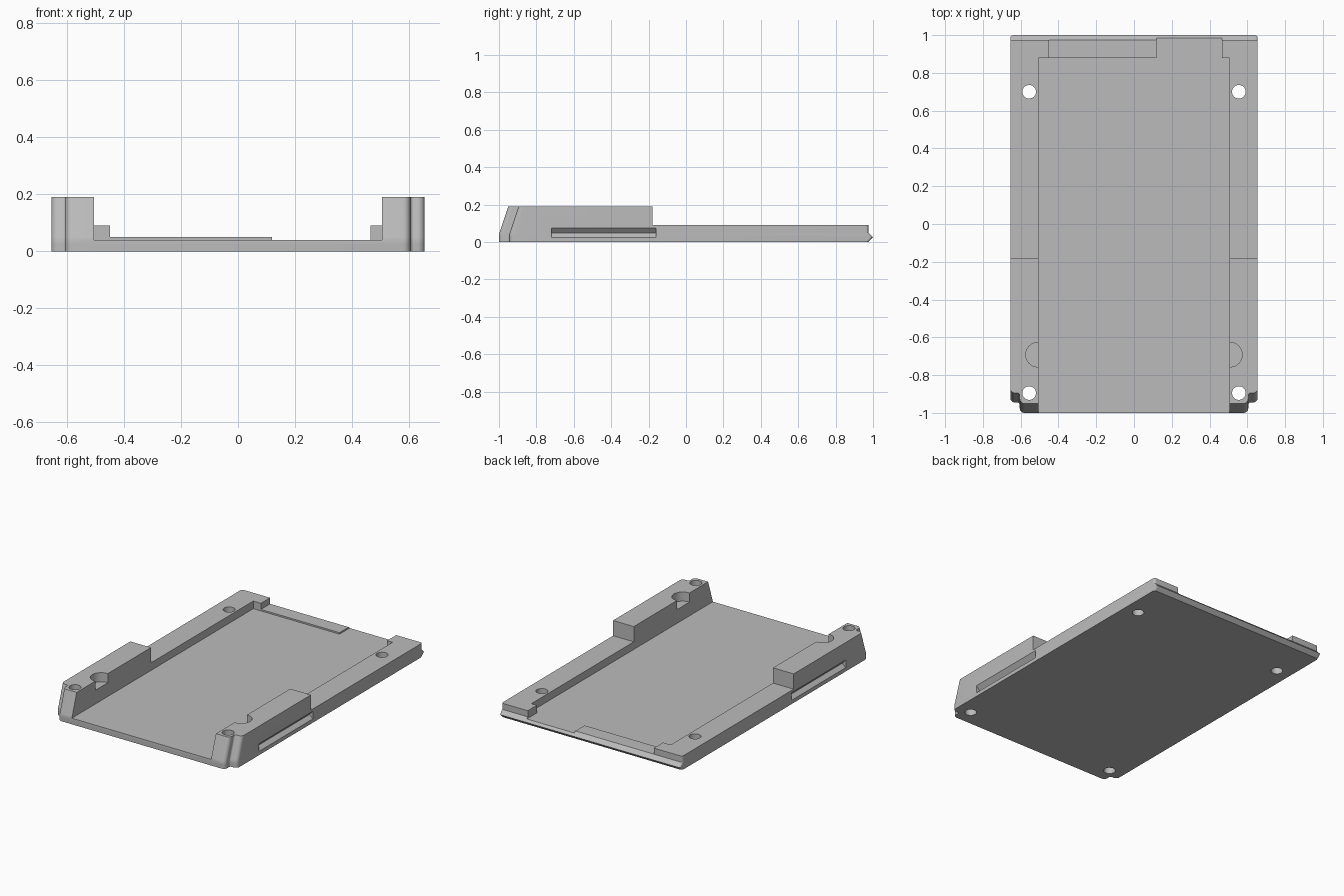
import bpy, bmesh, math

cube = bpy.data.objects.get("Cube")
if cube:
    bpy.data.objects.remove(cube, do_unlink=True)

# Single grey plastic
grey = bpy.data.materials.new("grey plastic")
grey.use_nodes = True
grey.diffuse_color = (0.5, 0.5, 0.5, 1)
grey.node_tree.nodes["Principled BSDF"].inputs["Base Color"].default_value = (0.5, 0.5, 0.5, 1)

W = 0.655          # half width
TRAY = 0.505       # half width of the open tray
FLOOR, RAIL, TOP = 0.04, 0.09, 0.19


def loft(name, rings):
    """Closed solid through rings of equal point count."""
    bm = bmesh.new()
    loops = [[bm.verts.new(p) for p in ring] for ring in rings]
    n = len(loops[0])
    for a, b in zip(loops, loops[1:]):
        for i in range(n):
            j = (i + 1) % n
            bm.faces.new((a[i], a[j], b[j], b[i]))
    bm.faces.new(loops[0][::-1])
    bm.faces.new(loops[-1])
    bmesh.ops.recalc_face_normals(bm, faces=bm.faces)
    mesh = bpy.data.meshes.new(name)
    bm.to_mesh(mesh)
    bm.free()
    mesh.materials.append(grey)
    obj = bpy.data.objects.new(name, mesh)
    bpy.context.collection.objects.link(obj)
    return obj


def box(name, x0, x1, y0, y1, z0, z1):
    plan = [(x0, y0), (x1, y0), (x1, y1), (x0, y1)]
    return loft(name, [[(x, y, z) for x, y in plan] for z in (z0, z1)])


def cylinder(name, x, y, r, z0, z1, n=40):
    angles = [math.tau * i / n for i in range(n)]
    return loft(name, [[(x + r * math.cos(a), y + r * math.sin(a), z) for a in angles]
                       for z in (z0, z1)])


def arc(cx, cy, r, start, end, n=6):
    return [(cx + r * math.cos(math.radians(start + (end - start) * i / n)),
             cy + r * math.sin(math.radians(start + (end - start) * i / n)))
            for i in range(n + 1)]


# Plan of the right half: rounded, stepped front corner and rounded back corner
r = 0.025
front = (arc(0.605 - r, -1 + r, r, -90, 0)
         + arc(0.605 + 0.012, -0.945 - 0.012, 0.012, 180, 90)
         + arc(W - r, -0.945 + r, r, -90, 0))
back = arc(W - 0.015, -0.015, 0.015, 0, 90)


def ring(z, back_y):
    lean = max(0, (z - FLOOR) / 3)
    half = [(x, y + lean, z) for x, y in front] + [(x, y + back_y, z) for x, y in back]
    return half + [(-x, y, z) for x, y, z in reversed(half)]


# Body with leaning front and a snap ridge along the back
body = loft("tray_body", [ring(0, 0.975), ring(0.025, 1.0), ring(FLOOR, 0.985),
                          ring(0.05, 0.975), ring(TOP, 0.975)])

# Cutters: open tray, low rails, back ledge and connector gap
cutters = [
    box("rail_cutter", -1, 1, -0.18, 1.2, RAIL, 0.4),
    box("tray_cutter", -TRAY, TRAY, -1.2, 0.88, FLOOR, 0.4),
    box("ledge_cutter", -0.45, 0.12, 0.8, 1.2, 0.05, 0.4),
    box("gap_cutter", 0.12, 0.465, 0.8, 1.2, FLOOR, 0.4),
]

# Screw holes, half-round pockets and V-shaped side grooves on both sides
for side, s in (("left", 1), ("right", -1)):
    for end, y in (("front", -0.895), ("back", 0.7)):
        cutters.append(cylinder(f"{side}_{end}_hole_cutter", s * 0.555, y, 0.036, -0.1, 0.4))
    cutters.append(cylinder(f"{side}_pocket_cutter", s * 0.508, -0.692, 0.065, 0.13, 0.4))
    groove = [(0.63, 0.047), (0.68, 0.003), (0.68, 0.103)]
    cutters.append(loft(f"{side}_groove_cutter",
                        [[(s * x, y, z) for x, z in groove] for y in (-0.72, -0.16)]))

for c in cutters:
    c.hide_render = True
    mod = body.modifiers.new(c.name, "BOOLEAN")
    mod.operation = "DIFFERENCE"
    mod.solver = "EXACT"
    mod.object = c

# Bake the cuts and drop the cutters
bpy.context.view_layer.update()
cut = bpy.data.meshes.new_from_object(body.evaluated_get(bpy.context.evaluated_depsgraph_get()))
body.modifiers.clear()
body.data = cut
for c in cutters:
    bpy.data.objects.remove(c, do_unlink=True)

# Smooth the rounded corners and holes, keep the edges sharp
bpy.ops.object.select_all(action="DESELECT")
body.select_set(True)
bpy.context.view_layer.objects.active = body
bpy.ops.object.shade_smooth_by_angle(angle=math.radians(25))
